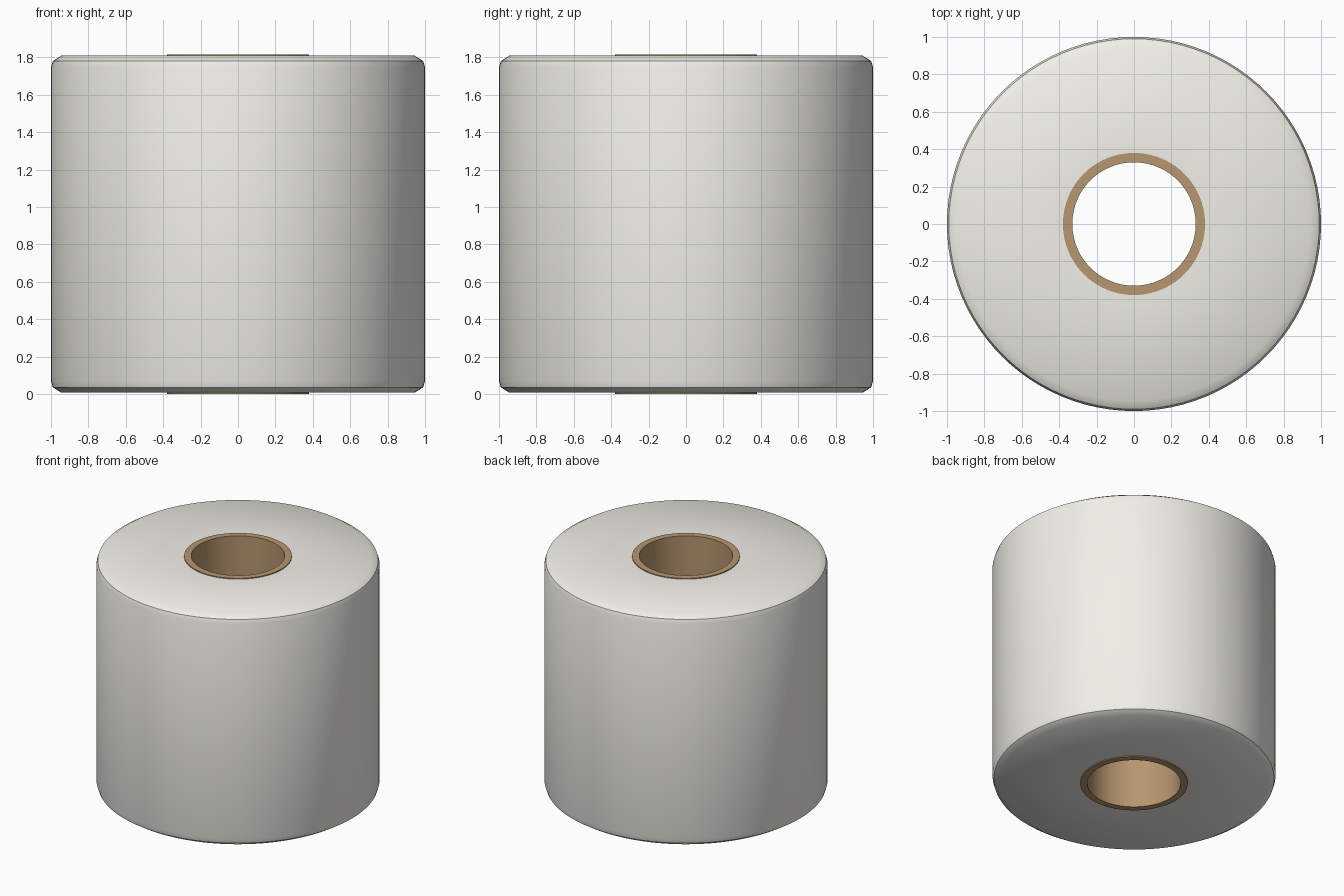
import bpy
import bmesh
from math import cos, sin, tau, radians

if "Cube" in bpy.data.objects:
    bpy.data.objects.remove(bpy.data.objects["Cube"])

SEGMENTS = 96


def material(name, rgb):
    mat = bpy.data.materials.new(name)
    mat.diffuse_color = (*rgb, 1)
    mat.use_nodes = True
    mat.node_tree.nodes["Principled BSDF"].inputs["Base Color"].default_value = mat.diffuse_color
    return mat


def lathe(name, profile, mat):
    """Revolve a closed (radius, z) profile around the z axis."""
    bm = bmesh.new()
    rings = []
    for i in range(SEGMENTS):
        a = tau * i / SEGMENTS
        rings.append([bm.verts.new((r * cos(a), r * sin(a), z)) for r, z in profile])
    n = len(profile)
    for i in range(SEGMENTS):
        here, there = rings[i], rings[(i + 1) % SEGMENTS]
        for j in range(n):
            k = (j + 1) % n
            bm.faces.new((here[j], there[j], there[k], here[k]))
    bmesh.ops.recalc_face_normals(bm, faces=bm.faces)
    mesh = bpy.data.meshes.new(name)
    bm.to_mesh(mesh)
    bm.free()
    mesh.materials.append(mat)
    obj = bpy.data.objects.new(name, mesh)
    bpy.context.collection.objects.link(obj)
    bpy.ops.object.select_all(action='DESELECT')
    obj.select_set(True)
    bpy.context.view_layer.objects.active = obj
    bpy.ops.object.shade_smooth_by_angle(angle=radians(40))
    return obj


# Wound paper with softened outer rims
lathe("paper_roll",
      [(0.38, 0.007), (0.945, 0.007), (0.99, 0.036), (1.0, 0.07),
       (1.0, 1.747), (0.99, 1.78), (0.945, 1.809), (0.38, 1.809)],
      material("paper", (0.88, 0.87, 0.81)))

# Cardboard tube, slightly longer than the paper
lathe("cardboard_core",
      [(0.33, 0.0), (0.38, 0.0), (0.38, 1.816), (0.33, 1.816)],
      material("cardboard", (0.47, 0.31, 0.16)))
